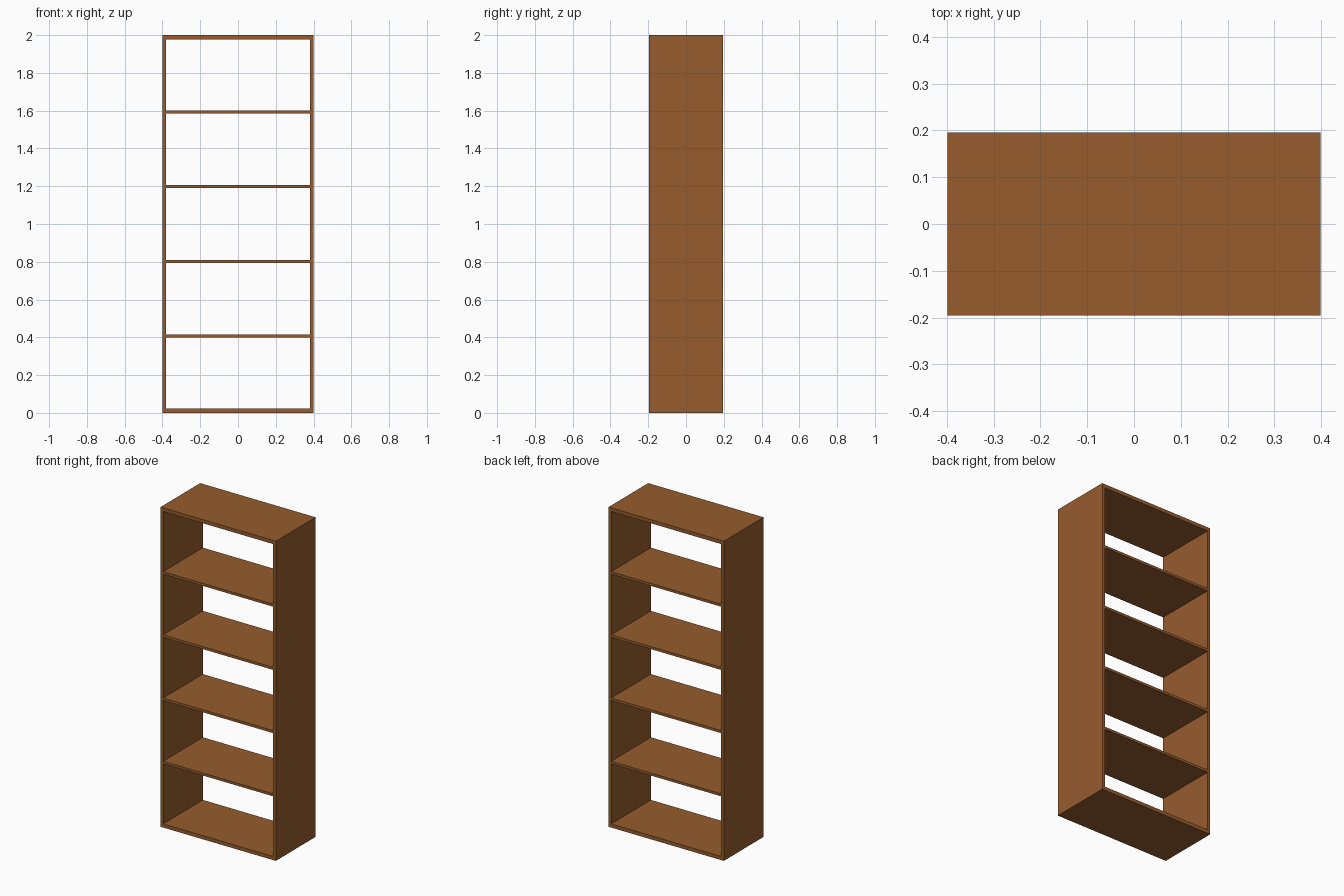
import bpy, bmesh

if "Cube" in bpy.data.objects:
    bpy.data.objects.remove(bpy.data.objects["Cube"])

W, D, H = 0.399, 0.196, 2.0      # half width, half depth, height
SIDE, CAP, SHELF = 0.019, 0.023, 0.016

wood = bpy.data.materials.new("brown_wood")
wood.diffuse_color = (0.305, 0.107, 0.027, 1)
wood.use_nodes = True
wood.node_tree.nodes["Principled BSDF"].inputs["Base Color"].default_value = wood.diffuse_color


def make_object(name, bm):
    bmesh.ops.recalc_face_normals(bm, faces=bm.faces)
    mesh = bpy.data.meshes.new(name)
    bm.to_mesh(mesh)
    bm.free()
    mesh.materials.append(wood)
    obj = bpy.data.objects.new(name, mesh)
    bpy.context.collection.objects.link(obj)
    return obj


# Outer case: rectangular ring extruded front to back, open on both sides
def rectangle(bm, x, z0, z1):
    return [bm.verts.new((px, -D, pz))
            for px, pz in ((-x, z0), (x, z0), (x, z1), (-x, z1))]


bm = bmesh.new()
outer = rectangle(bm, W, 0, H)
inner = rectangle(bm, W - SIDE, CAP, H - CAP)
ring = []
for i in range(4):
    j = (i + 1) % 4
    ring.append(bm.faces.new((outer[i], outer[j], inner[j], inner[i])))
extruded = bmesh.ops.extrude_face_region(bm, geom=ring, use_keep_orig=True)
moved = [v for v in extruded["geom"] if isinstance(v, bmesh.types.BMVert)]
bmesh.ops.translate(bm, verts=moved, vec=(0, 2 * D, 0))
make_object("outer_case", bm)

# Four evenly spaced shelves between the sides
step = (H - CAP) / 5
for n in range(1, 5):
    bm = bmesh.new()
    bmesh.ops.create_cube(bm, size=1)
    bmesh.ops.scale(bm, verts=bm.verts, vec=(2 * (W - SIDE), 2 * D, SHELF))
    shelf = make_object(f"shelf_{n}", bm)
    shelf.location.z = CAP / 2 + n * step
